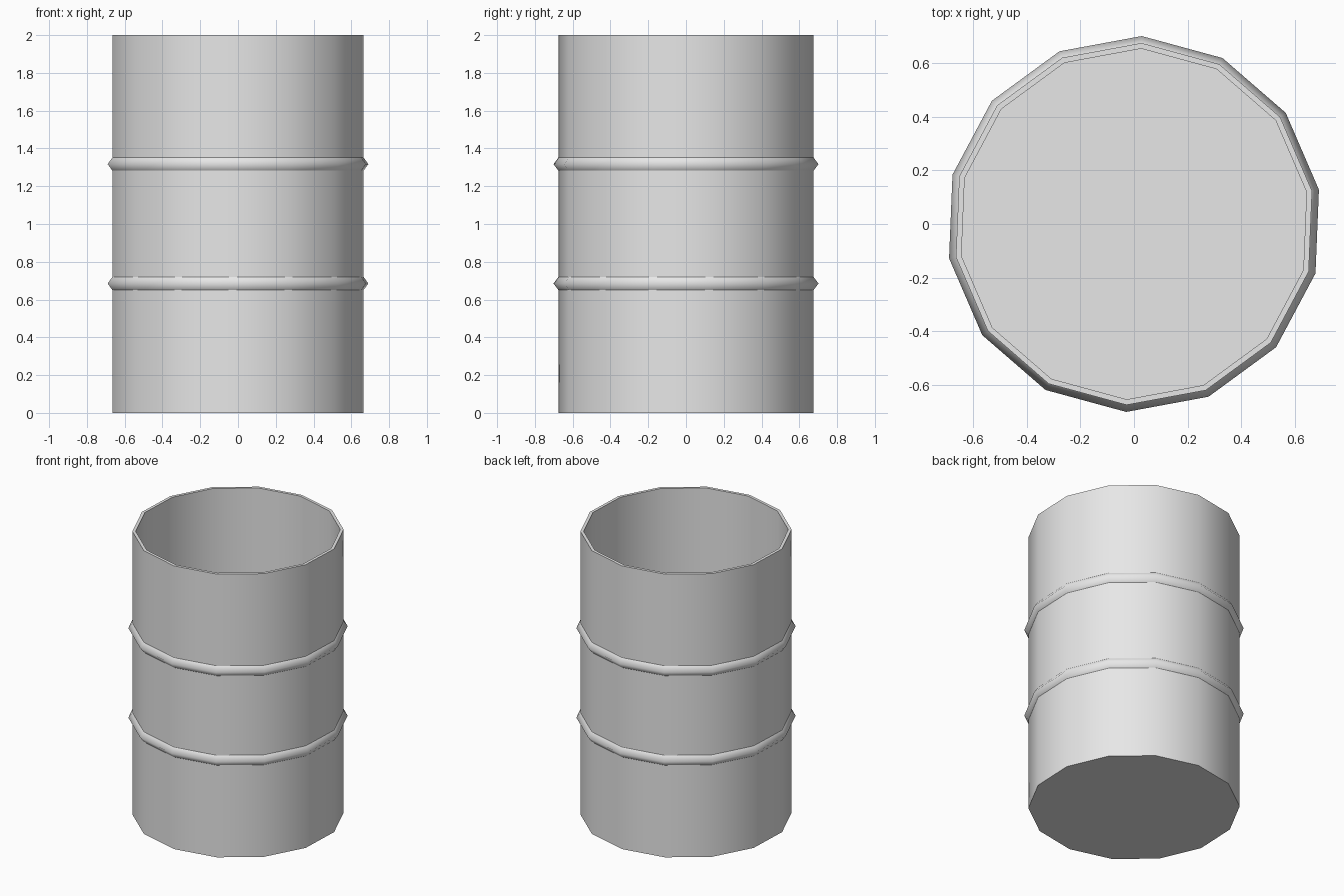
import bpy
import bmesh
from math import cos, sin, tau, radians

cube = bpy.data.objects.get("Cube")
if cube:
    bpy.data.objects.remove(cube, do_unlink=True)

SIDES = 14
TURN = radians(10.5)
OUTER, INNER, RIB = 0.676, 0.655, 0.702
HEIGHT, FLOOR = 2.0, 0.02

steel = bpy.data.materials.new("grey steel")
steel.use_nodes = True
grey = (0.8, 0.8, 0.8, 1)
steel.diffuse_color = grey
steel.node_tree.nodes["Principled BSDF"].inputs["Base Color"].default_value = grey


def lathe(name, profile, capped, smooth_angle):
    """Spin (radius, z) points listed bottom outside first; cap both ends if asked."""
    bm = bmesh.new()
    rings = []
    for r, z in profile:
        angles = [TURN + tau * i / SIDES for i in range(SIDES)]
        rings.append([bm.verts.new((r * cos(a), r * sin(a), z)) for a in angles])
    for low, high in zip(rings, rings[1:]):
        for i in range(SIDES):
            j = (i + 1) % SIDES
            bm.faces.new((low[i], low[j], high[j], high[i]))
    if capped:
        bm.faces.new(rings[0][::-1])
        bm.faces.new(rings[-1])
    mesh = bpy.data.meshes.new(name)
    bm.to_mesh(mesh)
    bm.free()
    mesh.materials.append(steel)
    obj = bpy.data.objects.new(name, mesh)
    bpy.context.collection.objects.link(obj)
    bpy.ops.object.select_all(action="DESELECT")
    obj.select_set(True)
    bpy.context.view_layer.objects.active = obj
    bpy.ops.object.shade_smooth_by_angle(angle=radians(smooth_angle))
    return obj


# Open-topped drum: outer wall, rim, inner wall and floor
lathe("drum_shell",
      [(OUTER, 0), (OUTER, HEIGHT), (INNER, HEIGHT), (INNER, FLOOR)],
      capped=True, smooth_angle=30)

# Rolled ribs around the wall
for name, z in (("lower_rib", 0.685), ("upper_rib", 1.317)):
    lathe(name, [(OUTER, z - 0.035), (RIB, z), (OUTER, z + 0.035)],
          capped=False, smooth_angle=80)
